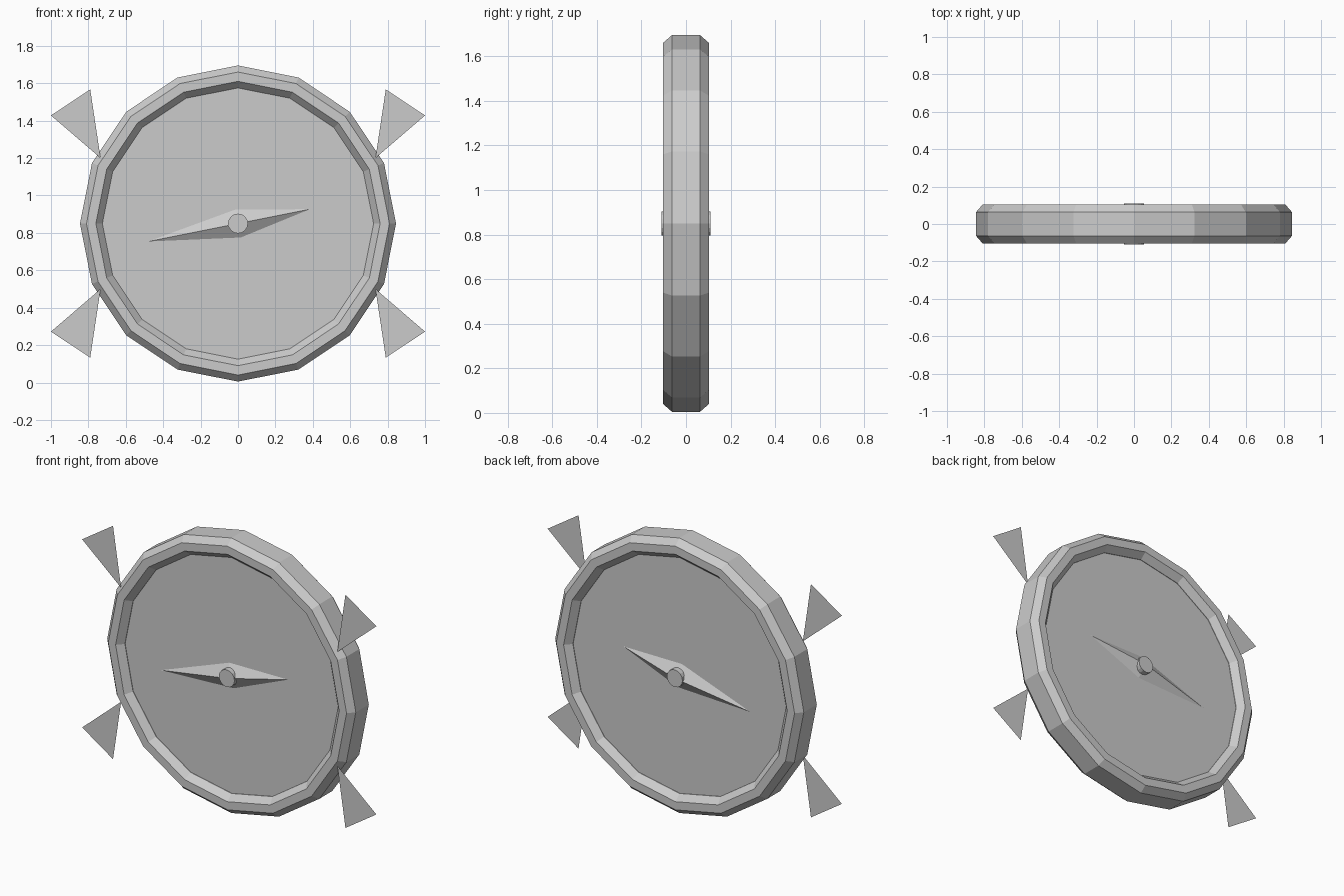
import bpy, math

if "Cube" in bpy.data.objects:
    bpy.data.objects.remove(bpy.data.objects["Cube"])

CZ = 0.85   # height of the dial centre
SIDES = 16

grey = bpy.data.materials.new("plain grey")
grey.diffuse_color = (0.6, 0.6, 0.6, 1)
grey.use_nodes = True
grey.node_tree.nodes["Principled BSDF"].inputs["Base Color"].default_value = grey.diffuse_color


def make(name, verts, faces):
    me = bpy.data.meshes.new(name)
    me.from_pydata(verts, [], faces)
    me.materials.append(grey)
    ob = bpy.data.objects.new(name, me)
    bpy.context.collection.objects.link(ob)
    return ob


def ring_points(r, y, n):
    return [(r * math.sin(2 * math.pi * i / n), y,
             CZ + r * math.cos(2 * math.pi * i / n)) for i in range(n)]


def disc(name, r, half, n):
    v = ring_points(r, -half, n) + ring_points(r, half, n)
    f = [tuple(reversed(range(n))), tuple(range(n, 2 * n))]
    f += [(i, (i + 1) % n, n + (i + 1) % n, n + i) for i in range(n)]
    # front cap faces -y, back cap faces +y
    ob = make(name, v, f)
    fix_normals(ob)
    return ob


def fix_normals(ob):
    import bmesh
    bm = bmesh.new()
    bm.from_mesh(ob.data)
    bmesh.ops.recalc_face_normals(bm, faces=bm.faces)
    bm.to_mesh(ob.data)
    bm.free()


# Rim: chamfered box section swept around the y axis
profile = [(0.845, -0.063), (0.81, -0.103), (0.76, -0.103), (0.725, -0.063),
           (0.725, 0.063), (0.76, 0.103), (0.81, 0.103), (0.845, 0.063)]
verts, faces = [], []
for r, y in profile:
    verts += ring_points(r, y, SIDES)
for p in range(len(profile)):
    q = (p + 1) % len(profile)
    for i in range(SIDES):
        j = (i + 1) % SIDES
        faces.append((p * SIDES + i, p * SIDES + j, q * SIDES + j, q * SIDES + i))
fix_normals(make("rim", verts, faces))

# Dial plate filling the rim
disc("dial", 0.725, 0.06, SIDES)

# Needles: a low ridged diamond on each face
a = math.radians(11.3)
for name, s in (("front_needle", -1), ("back_needle", 1)):
    pts = [(0.392, 0), (0, 0.076), (-0.49, 0), (0, -0.076)]
    v = [(u * math.cos(a) - w * math.sin(a), s * 0.062,
          CZ + u * math.sin(a) + w * math.cos(a)) for u, w in pts]
    v.append((0, s * 0.109, CZ))
    fix_normals(make(name, v, [(0, 1, 4), (1, 2, 4), (2, 3, 4), (3, 0, 4), (3, 2, 1, 0)]))

# Hub pin through both needles
disc("hub", 0.053, 0.11, 16)

# Four flat pointers on the front edge of the rim
for side, sx in (("right", 1), ("left", -1)):
    for level, sz in (("upper", 1), ("lower", -1)):
        v = [(sx * x, -0.085, CZ + sz * z)
             for x, z in ((0.735, 0.35), (1.0, 0.578), (0.79, 0.717))]
        order = (0, 1, 2) if sx * sz > 0 else (2, 1, 0)
        make(f"{level}_{side}_pointer", v, [order])
